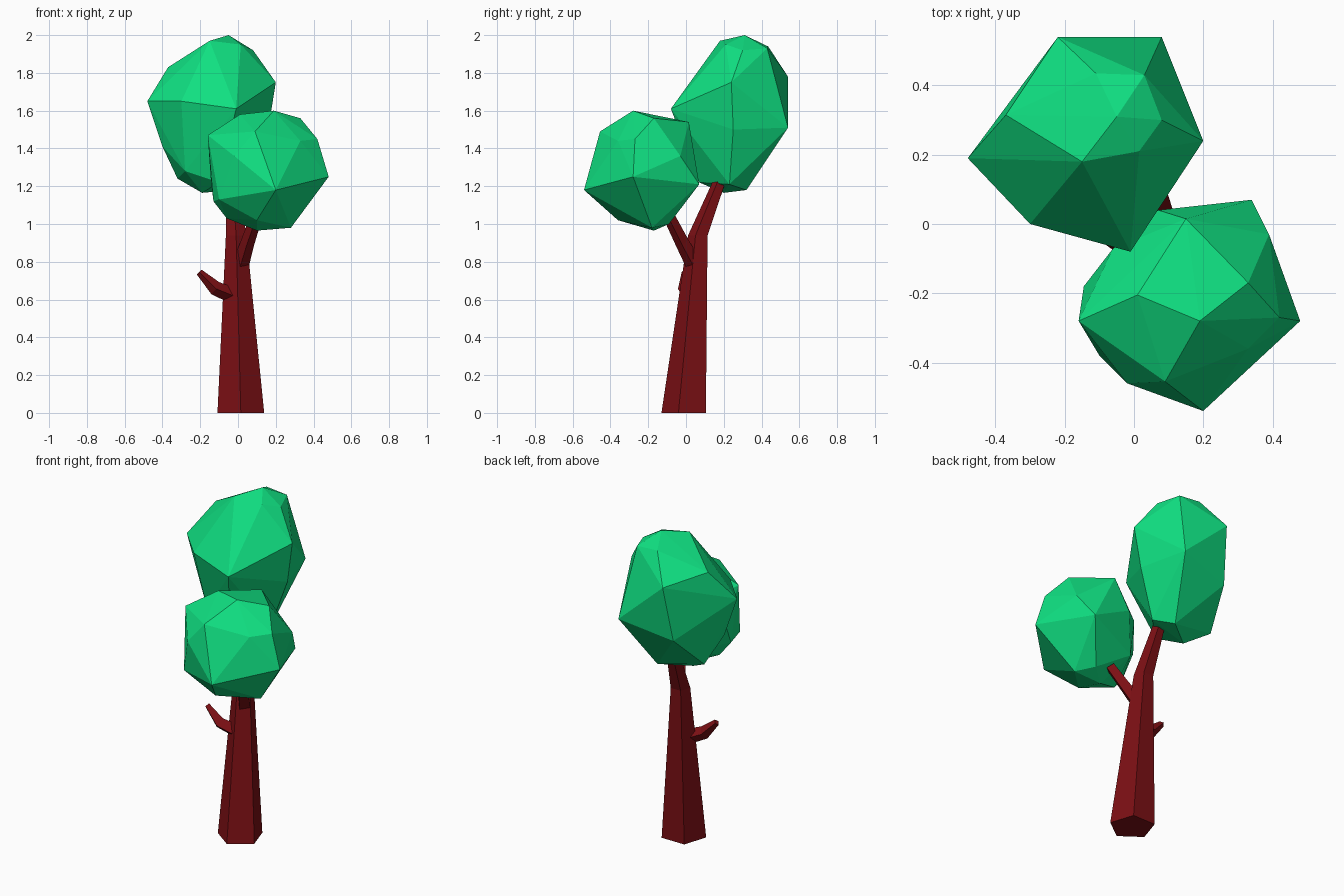
import bpy, bmesh, math
from mathutils import Vector

if "Cube" in bpy.data.objects:
    bpy.data.objects.remove(bpy.data.objects["Cube"])


def material(name, rgb):
    m = bpy.data.materials.new(name)
    m.diffuse_color = (*rgb, 1.0)
    m.use_nodes = True
    m.node_tree.nodes["Principled BSDF"].inputs["Base Color"].default_value = m.diffuse_color
    return m


LEAF = material("leaf_green", (0.005, 0.74, 0.22))
BARK = material("bark_red_brown", (0.2, 0.005, 0.007))


def finish(bm, name, mat):
    bmesh.ops.recalc_face_normals(bm, faces=bm.faces)
    me = bpy.data.meshes.new(name)
    bm.to_mesh(me)
    bm.free()
    me.materials.append(mat)
    ob = bpy.data.objects.new(name, me)
    bpy.context.collection.objects.link(ob)
    return ob


def crown(name, points):
    """Faceted leaf mass: hull around a few corner points."""
    bm = bmesh.new()
    for p in points:
        bm.verts.new(p)
    res = bmesh.ops.convex_hull(bm, input=bm.verts)
    spare = {v for v in res["geom_interior"] + res["geom_unused"]
             if isinstance(v, bmesh.types.BMVert)}
    bmesh.ops.delete(bm, geom=list(spare), context='VERTS')
    return finish(bm, name, LEAF)


def limb(name, sides, path, level=False):
    """Tapered tube; path entries are (x, y, z, radius)."""
    bm = bmesh.new()
    pts = [Vector(p[:3]) for p in path]
    rings = []
    for i, p in enumerate(path):
        d = pts[min(i + 1, len(pts) - 1)] - pts[max(i - 1, 0)]
        if level and i < len(path) - 1:
            d = Vector((0, 0, 1))
        d.normalize()
        u = Vector((0, -1, 0))
        u = (u - d * u.dot(d)).normalized()
        w = d.cross(u)
        ring = []
        for k in range(sides):
            a = 2 * math.pi * k / sides
            ring.append(bm.verts.new(pts[i] + (u * math.cos(a) + w * math.sin(a)) * p[3]))
        rings.append(ring)
    for a, b in zip(rings, rings[1:]):
        for k in range(sides):
            n = (k + 1) % sides
            bm.faces.new((a[k], a[n], b[n], b[k]))
    bm.faces.new(rings[0][::-1])
    bm.faces.new(rings[-1])
    return finish(bm, name, BARK)


# Five-sided trunk bending back towards the upper crown
limb("trunk", 5, [(0.015, 0.0, 0, 0.13), (-0.01, 0.068, 0.94, 0.057),
                  (-0.03, 0.18, 1.225, 0.035)], level=True)

# Branch carrying the lower crown, and the bare stub
limb("front_branch", 4, [(0.01, 0.05, 0.77, 0.045), (0.05, -0.02, 0.9, 0.037),
                         (0.095, -0.085, 1.03, 0.032)])
limb("side_stub", 4, [(0.0, 0.035, 0.61, 0.045), (-0.12, -0.005, 0.66, 0.038),
                      (-0.205, -0.005, 0.745, 0.018)])

# Upper crown, at the back left
crown("upper_crown", [
    (-0.05, 0.31, 2.0), (-0.15, 0.18, 1.97), (0.015, 0.21, 1.95),
    (0.08, 0.30, 1.92), (0.03, 0.43, 1.93), (-0.11, 0.435, 1.94),
    (-0.37, 0.315, 1.83), (0.20, 0.24, 1.75), (-0.22, 0.54, 1.78),
    (-0.48, 0.19, 1.65), (-0.30, 0.0, 1.65), (-0.01, -0.08, 1.61),
    (0.08, 0.54, 1.51), (0.16, 0.25, 1.5), (-0.25, 0.48, 1.44),
    (-0.40, 0.2, 1.41), (-0.32, 0.28, 1.24), (-0.10, 0.07, 1.22),
    (0.06, 0.23, 1.21), (-0.19, 0.2, 1.165), (-0.03, 0.32, 1.18),
    (-0.28, 0.1, 1.28)])

# Lower crown, at the front right
crown("lower_crown", [
    (0.19, -0.28, 1.6), (0.01, -0.205, 1.58), (0.33, -0.17, 1.56),
    (0.15, 0.015, 1.54), (0.09, -0.455, 1.49), (-0.16, -0.28, 1.47),
    (0.42, -0.27, 1.45), (0.33, -0.36, 1.44), (-0.02, -0.46, 1.36),
    (0.39, -0.03, 1.36), (0.07, 0.04, 1.35), (-0.06, -0.07, 1.38),
    (-0.145, -0.18, 1.25), (0.48, -0.28, 1.25), (0.34, 0.07, 1.21),
    (0.20, -0.54, 1.18), (-0.10, -0.38, 1.13), (-0.13, -0.25, 1.12),
    (0.0, -0.03, 1.12), (-0.06, -0.24, 1.03), (0.10, -0.36, 1.02),
    (0.28, -0.18, 0.98), (0.10, -0.17, 0.965), (0.2, -0.09, 1.0)])
